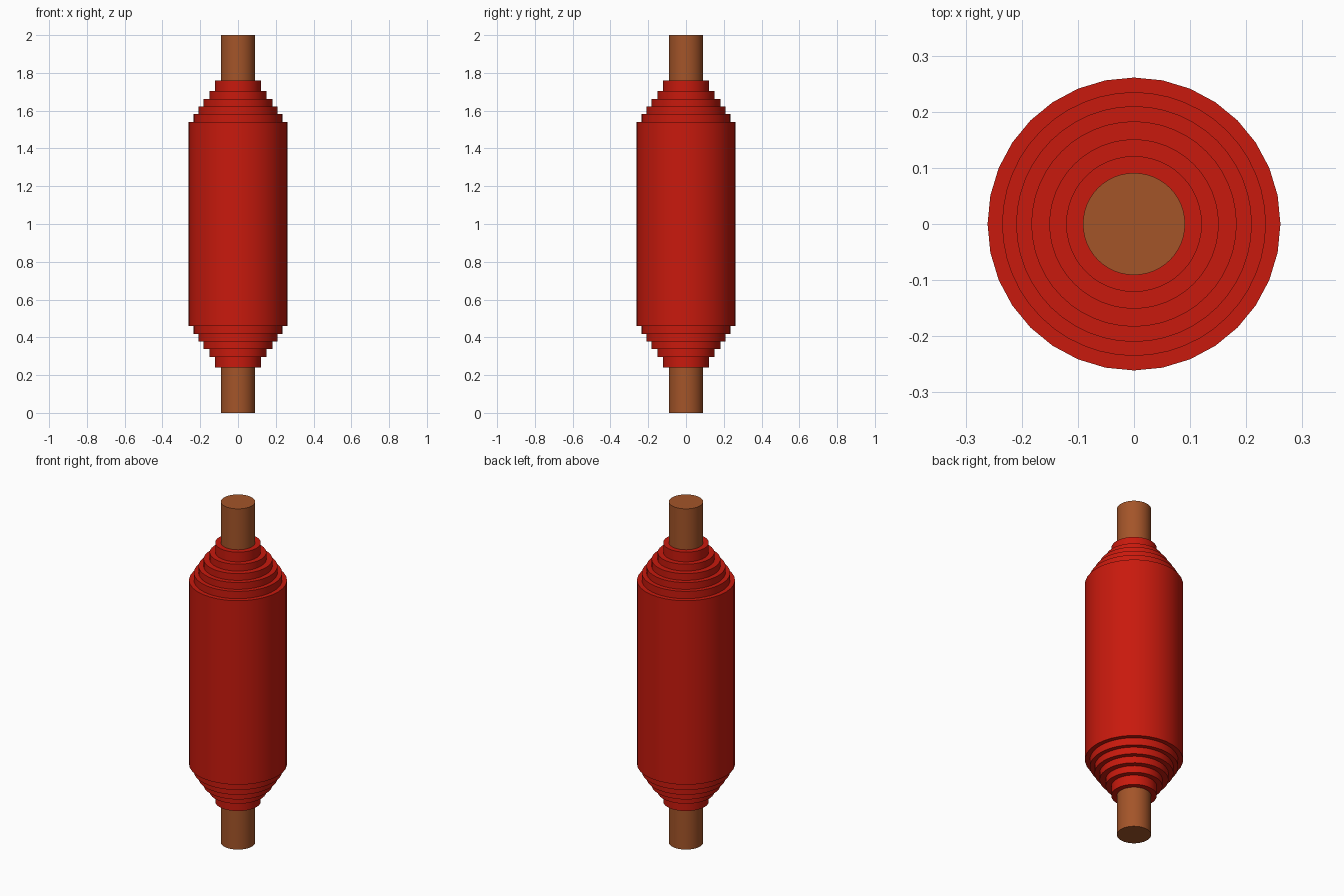
import bpy
from math import radians

if "Cube" in bpy.data.objects:
    bpy.data.objects.remove(bpy.data.objects["Cube"])


def material(name, rgb):
    m = bpy.data.materials.new(name)
    m.diffuse_color = (*rgb, 1)
    m.use_nodes = True
    m.node_tree.nodes["Principled BSDF"].inputs["Base Color"].default_value = m.diffuse_color
    return m


wood = material("wood", (0.37, 0.09, 0.022))
red = material("red_thread", (0.58, 0.01, 0.004))


def cylinder(name, radius, height, sides, mat):
    bpy.ops.mesh.primitive_cylinder_add(vertices=sides, radius=radius,
                                        depth=height, location=(0, 0, 1))
    ob = bpy.context.object
    ob.name = name
    ob.data.materials.append(mat)
    bpy.ops.object.shade_smooth_by_angle(angle=radians(30))
    return ob


# Wooden rod through the full height
cylinder("rod", 0.091, 2.0, 48, wood)

# Nested thread layers, each wider and shorter than the last
layers = [(0.121, 0.24), (0.151, 0.297), (0.183, 0.337),
          (0.21, 0.377), (0.235, 0.417), (0.261, 0.46)]
for i, (radius, bottom) in enumerate(layers, 1):
    sides = 32 if i == len(layers) else 48
    cylinder(f"thread_layer_{i}", radius, 2 - 2 * bottom, sides, red)
